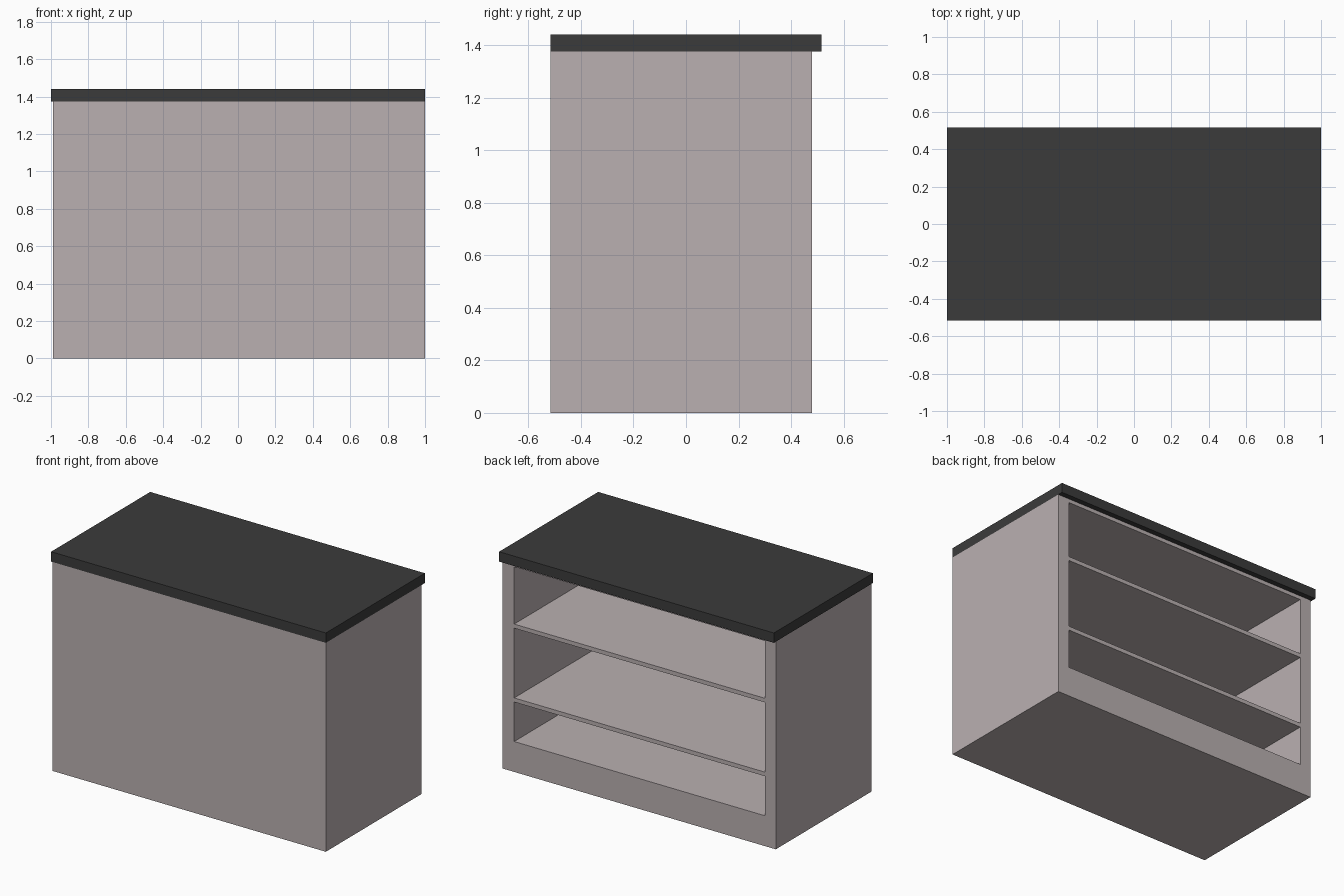
import bpy

if "Cube" in bpy.data.objects:
    bpy.data.objects.remove(bpy.data.objects["Cube"])


def material(name, rgb):
    m = bpy.data.materials.new(name)
    m.diffuse_color = (*rgb, 1.0)
    m.use_nodes = True
    m.node_tree.nodes["Principled BSDF"].inputs["Base Color"].default_value = m.diffuse_color
    return m


def box(name, lo, hi, mat):
    """Axis-aligned box between two opposite corners."""
    bpy.ops.mesh.primitive_cube_add(size=1)
    ob = bpy.context.object
    ob.name = name
    for v in ob.data.vertices:
        v.co = [h if c > 0 else l for c, l, h in zip(v.co, lo, hi)]
    ob.data.materials.append(mat)
    return ob


pale = material("pale warm grey", (0.49, 0.435, 0.44))
dark = material("charcoal", (0.044, 0.044, 0.044))

# Counter slab, overhanging the open back
box("countertop", (-1.0, -0.515, 1.375), (1.0, 0.515, 1.44), dark)

# Cabinet body, slightly short of the slab on the left
body = box("cabinet", (-0.99, -0.515, 0.0), (1.0, 0.48, 1.375), pale)

# Three open bays cut from the back, leaving two thin shelves between them
for bottom, top in ((0.20, 0.46), (0.487, 0.946), (0.973, 1.35)):
    cutter = box("bay_cutter", (-0.91, -0.435, bottom), (0.915, 0.6, top), pale)
    cutter.hide_render = True
    mod = body.modifiers.new("bay", "BOOLEAN")
    mod.operation = "DIFFERENCE"
    mod.solver = "EXACT"
    mod.object = cutter
    bpy.context.view_layer.objects.active = body
    bpy.ops.object.modifier_apply(modifier=mod.name)
    bpy.data.objects.remove(cutter, do_unlink=True)
